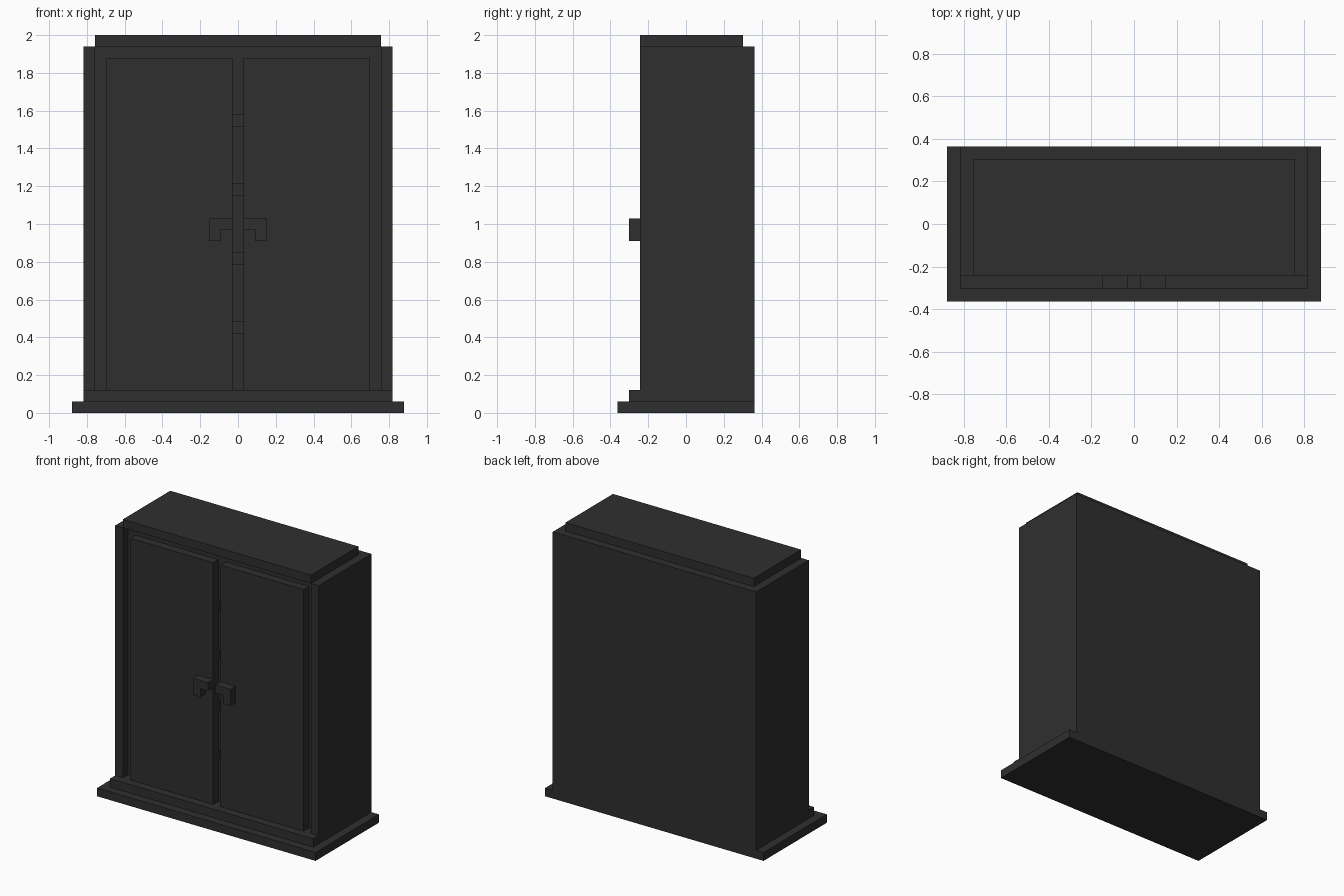
import bpy

old = bpy.data.objects.get("Cube")
if old:
    bpy.data.objects.remove(old, do_unlink=True)

U = 2 / 33  # one block unit: the cabinet is 33 units tall

mat = bpy.data.materials.new("charcoal")
mat.use_nodes = True
COLOUR = (0.028, 0.028, 0.028, 1)
mat.diffuse_color = COLOUR
mat.node_tree.nodes["Principled BSDF"].inputs["Base Color"].default_value = COLOUR


def box(name, x, y, z):
    """Box from (low, high) ranges in block units."""
    verts = [(a * U, b * U, c * U) for c in z for b in y for a in x]
    faces = [(0, 2, 3, 1), (4, 5, 7, 6), (0, 1, 5, 4),
             (2, 6, 7, 3), (0, 4, 6, 2), (1, 3, 7, 5)]
    mesh = bpy.data.meshes.new(name)
    mesh.from_pydata(verts, [], faces)
    mesh.materials.append(mat)
    ob = bpy.data.objects.new(name, mesh)
    bpy.context.collection.objects.link(ob)
    return ob


# Stepped base and top
box("base", (-14.5, 14.5), (-6, 6), (0, 1))
box("plinth", (-13.5, 13.5), (-5, 6), (1, 2))
box("top_board", (-12.5, 12.5), (-4, 5), (32, 33))

# Carcass behind the recessed front
box("carcass", (-12.5, 12.5), (-2, 6), (2, 32))

# Mirrored side panels, recessed front, doors and handles
for side, s in (("right", -1), ("left", 1)):
    def pair(name, x, y, z):
        box(f"{side}_{name}", sorted((s * x[0], s * x[1])), y, z)
    pair("side_panel", (12.5, 13.5), (-4, 6), (2, 32))
    pair("recess_panel", (0.5, 12.5), (-3, -2), (2, 32))
    pair("door", (0.5, 11.5), (-4, -3), (2, 31))
    pair("handle_bar", (0.5, 2.5), (-5, -4), (16, 17))
    pair("handle_grip", (1.5, 2.5), (-5, -4), (15, 16))

# Centre strip between the doors, broken by four small slots
edges = [2, 7, 8, 13, 14, 19, 20, 25, 26, 32]
for i in range(0, len(edges), 2):
    box(f"centre_strip_{i // 2 + 1}", (-0.5, 0.5), (-3, -2), edges[i:i + 2])
